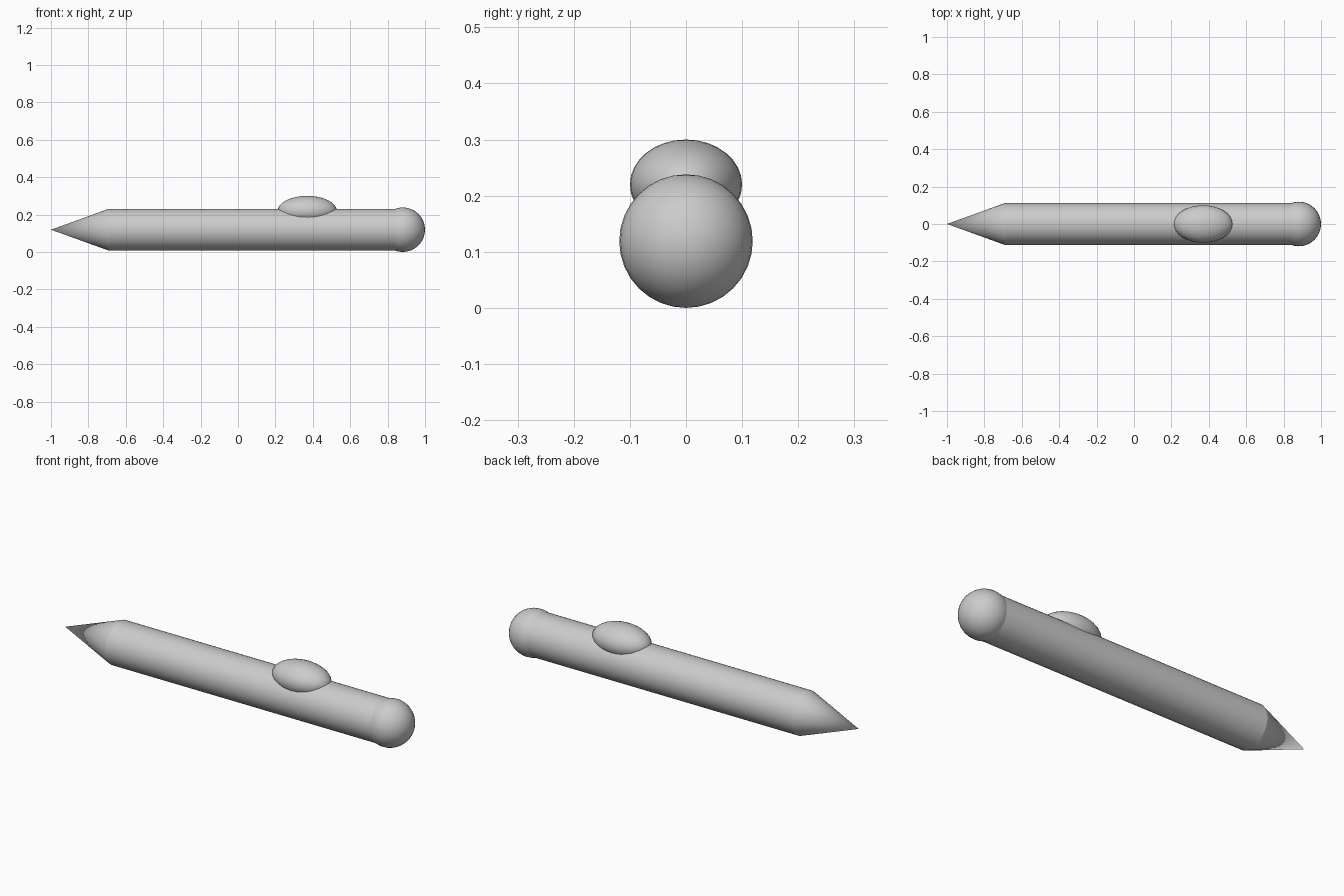
import bpy, math

cube = bpy.data.objects.get("Cube")
if cube:
    bpy.data.objects.remove(cube, do_unlink=True)

AXIS_Z = 0.119
BODY_R = 0.112
TIP_X, SHOULDER_X, CAP_X, CAP_R = -1.0, -0.69, 0.881, 0.119

grey = bpy.data.materials.new("plain_grey")
grey.use_nodes = True
grey.diffuse_color = (0.6, 0.6, 0.6, 1)
grey.node_tree.nodes["Principled BSDF"].inputs["Base Color"].default_value = grey.diffuse_color


def finish(name):
    """Name the new part, colour it and shade it smooth with sharp edges kept."""
    obj = bpy.context.object
    obj.name = name
    obj.data.materials.append(grey)
    bpy.ops.object.transform_apply(location=False, rotation=True, scale=True)
    bpy.ops.object.shade_smooth_by_angle(angle=math.radians(30))
    return obj


def ellipsoid(name, centre, radii):
    bpy.ops.mesh.primitive_uv_sphere_add(segments=32, ring_count=16, radius=1, location=centre)
    bpy.context.object.scale = radii
    return finish(name)


# Straight barrel along x
bpy.ops.mesh.primitive_cylinder_add(
    vertices=32, radius=BODY_R, depth=CAP_X - SHOULDER_X,
    location=((CAP_X + SHOULDER_X) / 2, 0, AXIS_Z), rotation=(0, math.pi / 2, 0))
finish("barrel")

# Pointed tip towards -x
bpy.ops.mesh.primitive_cone_add(
    vertices=32, radius1=BODY_R, radius2=0, depth=SHOULDER_X - TIP_X,
    location=((TIP_X + SHOULDER_X) / 2, 0, AXIS_Z), rotation=(0, -math.pi / 2, 0))
finish("pointed_tip")

# Rounded end and the oval button on top
ellipsoid("end_cap", (CAP_X, 0, AXIS_Z), (CAP_R, CAP_R, CAP_R))
ellipsoid("top_button", (0.37, 0, 0.22), (0.158, 0.1, 0.08))
